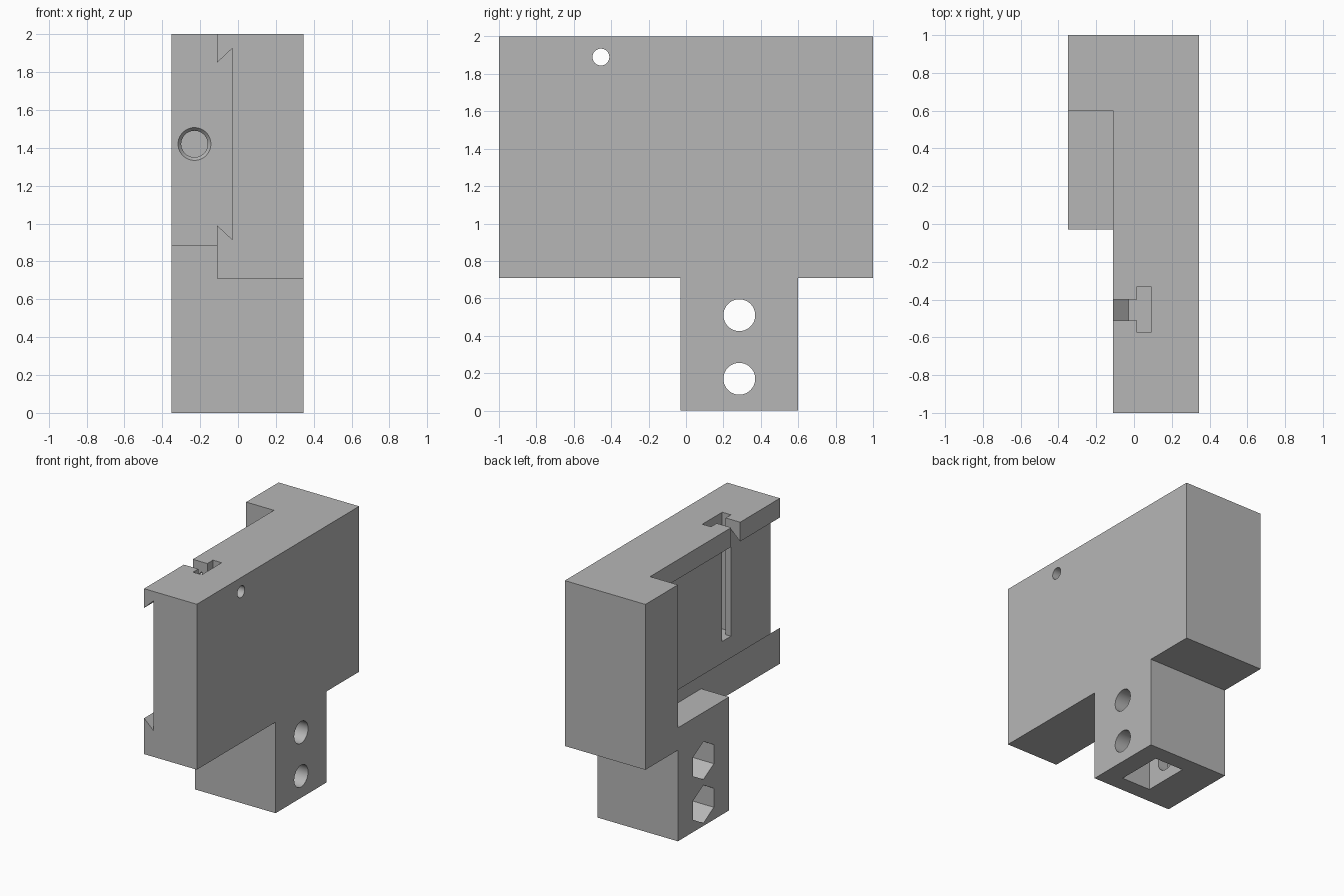
import bpy
import bmesh
from math import pi
from mathutils import Matrix

if "Cube" in bpy.data.objects:
    bpy.data.objects.remove(bpy.data.objects["Cube"], do_unlink=True)

grey = bpy.data.materials.new("plain grey")
grey.use_nodes = True
GREY = (0.47, 0.47, 0.47, 1)
grey.diffuse_color = GREY
grey.node_tree.nodes["Principled BSDF"].inputs["Base Color"].default_value = GREY


def make(name, bm):
    bmesh.ops.recalc_face_normals(bm, faces=bm.faces)
    mesh = bpy.data.meshes.new(name)
    bm.to_mesh(mesh)
    bm.free()
    mesh.materials.append(grey)
    obj = bpy.data.objects.new(name, mesh)
    bpy.context.collection.objects.link(obj)
    return obj


def prism(name, profile, y0, y1):
    """Extrude an (x, z) profile along y."""
    bm = bmesh.new()
    face = bm.faces.new([bm.verts.new((x, y0, z)) for x, z in profile])
    grown = bmesh.ops.extrude_face_region(bm, geom=[face])["geom"]
    verts = [v for v in grown if isinstance(v, bmesh.types.BMVert)]
    bmesh.ops.translate(bm, verts=verts, vec=(0, y1 - y0, 0))
    return make(name, bm)


def box(name, x0, x1, y0, y1, z0, z1):
    return prism(name, [(x0, z0), (x1, z0), (x1, z1), (x0, z1)], y0, y1)


def rod(name, centre, r1, r2, length, axis, sides=64):
    """Cylinder, cone or hexagon along x or y; r1 is at the low end."""
    turn = Matrix.Rotation(pi / 2, 4, "Y") if axis == "X" else Matrix.Rotation(-pi / 2, 4, "X")
    spin = Matrix.Rotation(pi / 2 if sides == 6 else 0, 4, "Z")
    bm = bmesh.new()
    bmesh.ops.create_cone(bm, cap_ends=True, segments=sides, radius1=r1, radius2=r2,
                          depth=length, matrix=Matrix.Translation(centre) @ turn @ spin)
    return make(name, bm)


# Solid block that everything is cut from
body = box("mount_body", -0.35, 0.345, -1, 1, 0, 2)

cutters = [
    # Space in front of and behind the lower post
    box("front_space", -1, 1, -1.2, -0.03, -0.2, 0.71),
    box("back_space", -1, 1, 0.6, 1.2, -0.2, 0.71),
    # Dovetail channel along the side, stopped by the rear block
    prism("dovetail", [(-0.5, 2.2), (-0.11, 2.2), (-0.11, 1.85), (-0.03, 1.925),
                       (-0.03, 0.915), (-0.11, 0.99), (-0.11, 0.885), (-0.5, 0.885)],
          -1.2, 0.6),
    box("side_space", -0.5, -0.11, -1.2, -0.03, 0.6, 0.95),
    # T-shaped slot open at the top
    box("slot_neck", -0.2, 0.05, -0.51, -0.40, 1.09, 2.2),
    box("slot_head", 0.015, 0.09, -0.575, -0.33, 1.09, 2.2),
    # Cross pin hole
    rod("pin_hole", (0, -0.455, 1.89), 0.045, 0.045, 2, "X"),
    # Blind hole with a bevelled rim in the rear block
    rod("stop_hole", (-0.23, 0.7, 1.42), 0.07, 0.07, 0.3, "Y"),
    rod("stop_rim", (-0.23, 0.605, 1.42), 0.095, 0.07, 0.03, "Y"),
    # Pocket in the underside of the post
    box("pocket", -0.06, 0.19, 0.10, 0.47, -0.2, 0.70),
]
# Bolt holes with hexagonal nut recesses
for z in (0.17, 0.51):
    cutters.append(rod("bolt_hole", (0, 0.285, z), 0.085, 0.085, 2, "X"))
    cutters.append(rod("nut_recess", (-0.33, 0.285, z), 0.148, 0.148, 0.36, "X", 6))

bpy.ops.object.select_all(action="DESELECT")
bpy.context.view_layer.objects.active = body
body.select_set(True)
for cutter in cutters:
    cutter.hide_render = True
    mod = body.modifiers.new("cut", "BOOLEAN")
    mod.operation = "DIFFERENCE"
    mod.solver = "EXACT"
    mod.object = cutter
    bpy.ops.object.modifier_apply(modifier=mod.name)
    bpy.data.objects.remove(cutter, do_unlink=True)

bpy.ops.object.shade_smooth_by_angle(angle=pi / 6)
